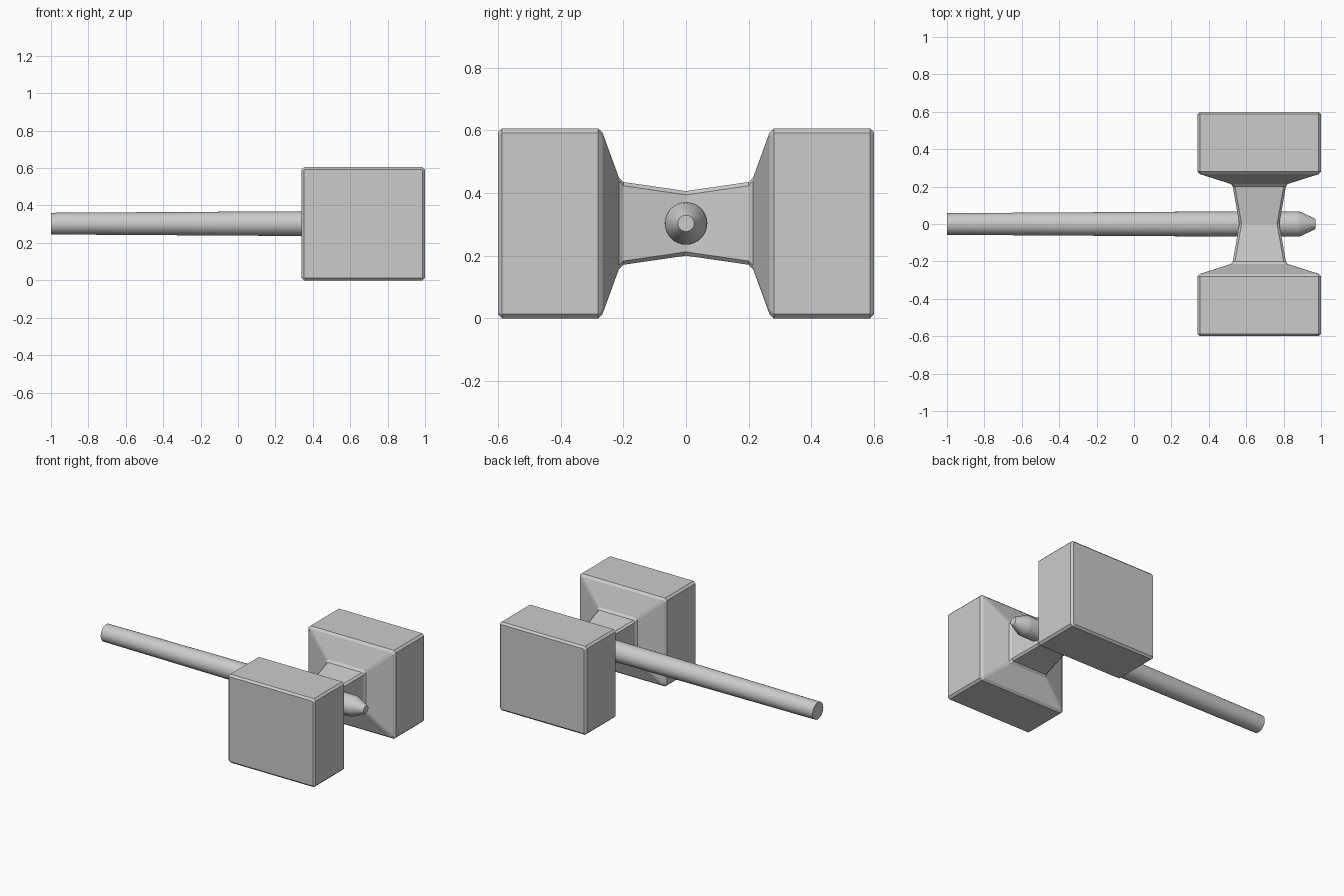
import bpy, bmesh, math
from mathutils import Vector

if "Cube" in bpy.data.objects:
    bpy.data.objects.remove(bpy.data.objects["Cube"])

CX, CZ = 0.67, 0.303  # head centre in x and z


def loft(name, rings):
    """Skin a list of equal-length point rings and cap both ends."""
    bm = bmesh.new()
    loops = [[bm.verts.new(p) for p in r] for r in rings]
    n = len(loops[0])
    for a, b in zip(loops, loops[1:]):
        for i in range(n):
            j = (i + 1) % n
            bm.faces.new((a[i], a[j], b[j], b[i]))
    bm.faces.new(loops[0])
    bm.faces.new(loops[-1])
    bmesh.ops.recalc_face_normals(bm, faces=bm.faces)
    mesh = bpy.data.meshes.new(name)
    bm.to_mesh(mesh)
    bm.free()
    obj = bpy.data.objects.new(name, mesh)
    bpy.context.collection.objects.link(obj)
    return obj


def chamfered_rect(y, hx, hz, c):
    pts = [(hx, hz - c), (hx - c, hz), (c - hx, hz), (-hx, hz - c),
           (-hx, c - hz), (c - hx, -hz), (hx - c, -hz), (hx, c - hz)]
    return [Vector((CX + x, y, CZ + z)) for x, z in pts]


def circle(x, r, sides=32):
    return [Vector((x, r * math.cos(2 * math.pi * i / sides),
                    CZ + r * math.sin(2 * math.pi * i / sides)))
            for i in range(sides)]


# Head: waisted neck flaring into two bevelled blocks, mirrored across y = 0
half = [(0.0, 0.107, 0.103, 0.012), (0.2, 0.142, 0.132, 0.012),
        (0.214, 0.152, 0.146, 0.012), (0.266, 0.316, 0.289, 0.013),
        (0.28, 0.33, 0.303, 0.014), (0.587, 0.33, 0.303, 0.014),
        (0.6, 0.317, 0.29, 0.005)]
sections = [(-y, a, b, c) for y, a, b, c in reversed(half[1:])] + half
loft("hammer_head", [chamfered_rect(*s) for s in sections])

# Handle: slightly tapered round shaft with a pointed, blunted tip
handle = loft("handle", [circle(x, r) for x, r in
                         [(-1.0, 0.058), (0.3, 0.066), (0.87, 0.068),
                          (0.89, 0.065), (0.96, 0.032), (0.97, 0.026)]])
bpy.context.view_layer.objects.active = handle
handle.select_set(True)
bpy.ops.object.shade_smooth_by_angle(angle=math.radians(30))
